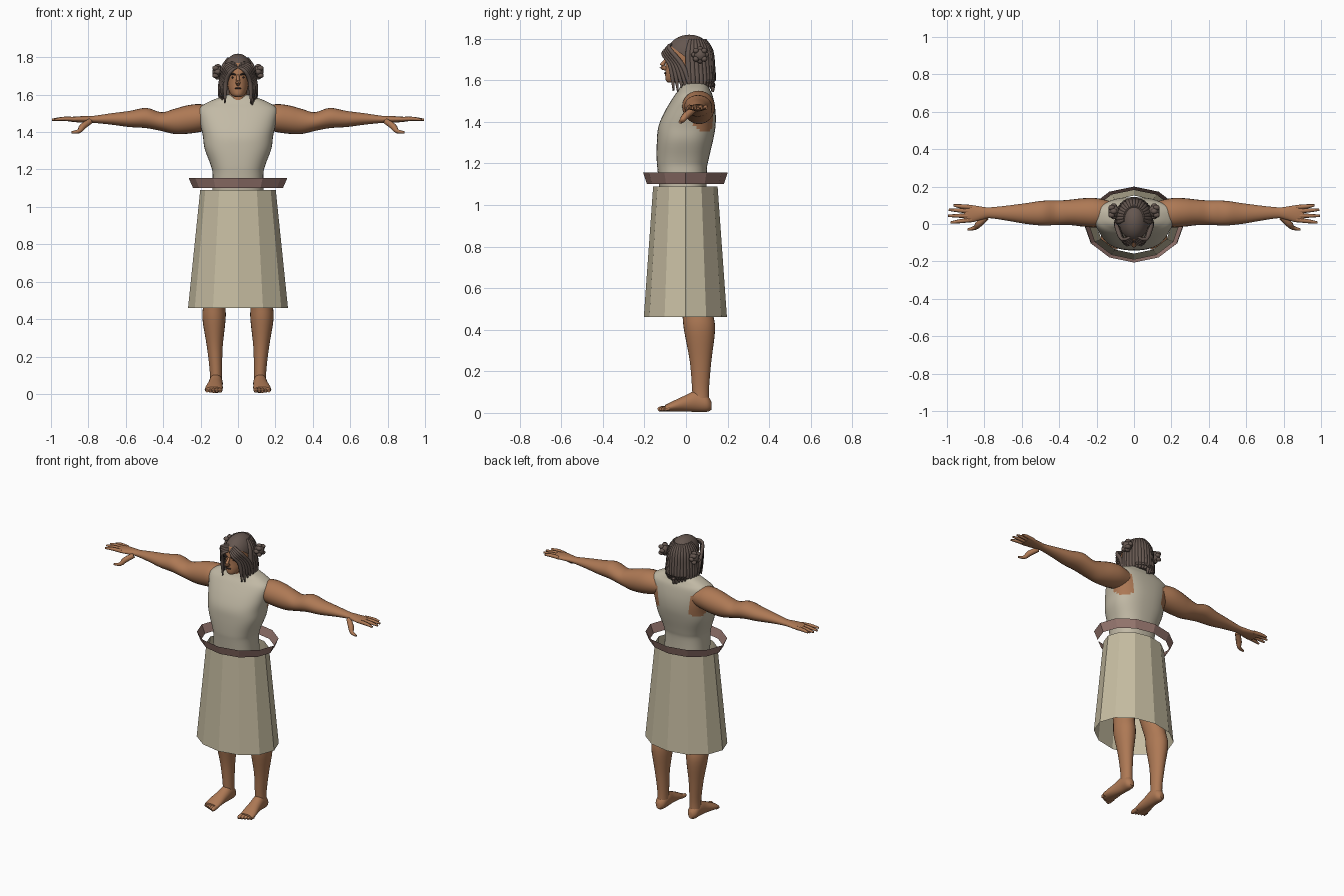
import bpy, bmesh, math, random
from mathutils import Vector, Matrix

random.seed(4)
if "Cube" in bpy.data.objects:
    bpy.data.objects.remove(bpy.data.objects["Cube"])


def material(name, rgb):
    m = bpy.data.materials.new(name)
    m.use_nodes = True
    m.diffuse_color = (*rgb, 1)
    m.node_tree.nodes["Principled BSDF"].inputs["Base Color"].default_value = (*rgb, 1)
    return m


skin = material("tan skin", (0.42, 0.19, 0.09))
shirt_cloth = material("cream shirt cloth", (0.54, 0.49, 0.38))
skirt_cloth = material("sand skirt cloth", (0.57, 0.51, 0.36))
belt_leather = material("dusty rose belt", (0.32, 0.19, 0.165))
hair_brown = material("ash brown hair", (0.13, 0.095, 0.08))
dark = material("dark features", (0.05, 0.03, 0.025))


def finish(name, bm, mats, smooth=True):
    bmesh.ops.recalc_face_normals(bm, faces=bm.faces)
    mesh = bpy.data.meshes.new(name)
    bm.to_mesh(mesh)
    bm.free()
    obj = bpy.data.objects.new(name, mesh)
    bpy.context.collection.objects.link(obj)
    for m in mats:
        mesh.materials.append(m)
    if smooth:
        bpy.ops.object.select_all(action="DESELECT")
        obj.select_set(True)
        bpy.context.view_layer.objects.active = obj
        bpy.ops.object.shade_smooth_by_angle(angle=math.radians(50))
    return obj


def skin_rings(bm, rings, caps=True):
    loops = [[bm.verts.new(p) for p in ring] for ring in rings]
    n = len(loops[0])
    for a, b in zip(loops, loops[1:]):
        for i in range(n):
            bm.faces.new((a[i], a[(i + 1) % n], b[(i + 1) % n], b[i]))
    if caps:
        bm.faces.new(loops[0])
        bm.faces.new(loops[-1])


def smooth_rows(rows, steps):
    """Catmull-Rom interpolation of rows of numbers."""
    rows = [Vector(r) for r in rows]
    out = []
    for i in range(len(rows) - 1):
        p, a, b = rows[max(i - 1, 0)], rows[i], rows[i + 1]
        q = rows[min(i + 2, len(rows) - 1)]
        for k in range(steps):
            t = k / steps
            out.append(a + (b - p) * (t / 2) + (p * 2 - a * 5 + b * 4 - q) * (t * t / 2)
                       + (a * 3 - p - b * 3 + q) * (t ** 3 / 2))
    return out + [rows[-1]]


def loft(bm, axis, rows, side=1, sides=24, power=2, steps=4):
    """Rows hold: position on axis, two centre coordinates, two radii."""
    u, v = [i for i in range(3) if i != axis]
    rings = []
    for pos, cu, cv, ru, rv in smooth_rows(rows, steps):
        ring = []
        for i in range(sides):
            a = math.tau * i / sides
            p = Vector((0, 0, 0))
            c, s = math.cos(a), math.sin(a)
            p[axis] = pos
            p[u] = cu + ru * math.copysign(abs(c) ** (2 / power), c)
            p[v] = cv + rv * math.copysign(abs(s) ** (2 / power), s)
            p.x *= side
            ring.append(p)
        rings.append(ring)
    skin_rings(bm, rings)


def sweep(bm, points, radii, sides=8, steps=3):
    """Tapered round tube along a smooth path."""
    rows = smooth_rows([(*p, r) for p, r in zip(points, radii)], steps)
    path = [r.xyz for r in rows]
    rings = []
    for i, p in enumerate(path):
        t = path[min(i + 1, len(path) - 1)] - path[max(i - 1, 0)]
        turn = t.to_track_quat("Z", "Y")
        rings.append([p + turn @ Vector((math.cos(k * math.tau / sides), math.sin(k * math.tau / sides), 0))
                      * rows[i].w for k in range(sides)])
    skin_rings(bm, rings)


def ball(bm, centre, size, detail=2):
    m = Matrix.Translation(centre) @ Matrix.Diagonal((*size, 1))
    bmesh.ops.create_icosphere(bm, subdivisions=detail, radius=1, matrix=m)


# Sleeveless shirt, with bare shoulder blades behind the armholes
bm = bmesh.new()
loft(bm, 2, [(0.98, 0, -0.01, 0.14, 0.11), (1.16, 0, -0.018, 0.135, 0.118),
             (1.22, 0, -0.016, 0.145, 0.125), (1.31, 0, -0.005, 0.178, 0.135),
             (1.38, 0, 0.005, 0.188, 0.137), (1.45, 0, 0.02, 0.203, 0.122),
             (1.52, 0, 0.035, 0.212, 0.095), (1.555, 0, 0.04, 0.17, 0.075),
             (1.585, 0, 0.04, 0.10, 0.06), (1.6, 0, 0.035, 0.055, 0.045)],
     sides=48, power=2.5, steps=5)
for f in bm.faces:
    c = f.calc_center_median()
    patch = ((c.y - 0.09) / 0.065) ** 2 + ((c.z - 1.43) / 0.075) ** 2
    f.material_index = int(abs(c.x) > 0.11 and patch < 1)
finish("shirt", bm, [shirt_cloth, skin])


# Faceted open skirt and belt
def open_band(name, rings, mat):
    bm = bmesh.new()
    skin_rings(bm, [[(rx * math.cos(i * math.tau / 12), cy + ry * math.sin(i * math.tau / 12), z)
                     for i in range(12)] for z, rx, ry, cy in rings], caps=False)
    finish(name, bm, [mat], smooth=False)


open_band("skirt", [(0.46, 0.267, 0.2, -0.003), (1.09, 0.202, 0.155, -0.003)], skirt_cloth)
open_band("belt", [(1.1, 0.24, 0.185, -0.003), (1.155, 0.264, 0.203, -0.003)], belt_leather)

for side, label in ((1, "left"), (-1, "right")):
    # Arm
    bm = bmesh.new()
    loft(bm, 0, [(0.12, 0.06, 1.475, 0.06, 0.055), (0.2, 0.06, 1.475, 0.078, 0.074),
                 (0.27, 0.062, 1.467, 0.076, 0.076), (0.34, 0.062, 1.457, 0.068, 0.067),
                 (0.41, 0.06, 1.456, 0.065, 0.05), (0.49, 0.058, 1.475, 0.066, 0.054),
                 (0.58, 0.056, 1.47, 0.055, 0.043), (0.68, 0.058, 1.47, 0.04, 0.03),
                 (0.77, 0.06, 1.468, 0.029, 0.019), (0.81, 0.058, 1.468, 0.034, 0.018),
                 (0.87, 0.055, 1.468, 0.046, 0.015), (0.91, 0.056, 1.468, 0.042, 0.01)], side)
    finish(label + "_arm", bm, [skin])

    # Fingers and thumb
    bm = bmesh.new()
    for base, tip, reach in ((0.09, 0.1, 0.965), (0.068, 0.076, 0.99),
                             (0.044, 0.044, 0.995), (0.022, 0.008, 0.98)):
        sweep(bm, [(side * 0.87, base, 1.469), (side * 0.93, (base + tip) / 2, 1.471),
                   (side * reach, tip, 1.466)], (0.012, 0.011, 0.006))
    sweep(bm, [(side * 0.79, 0.035, 1.458), (side * 0.83, 0.0, 1.43),
               (side * 0.85, -0.02, 1.405), (side * 0.89, -0.03, 1.398)],
          (0.016, 0.018, 0.012, 0.006))
    finish(label + "_fingers", bm, [skin])

    # Leg
    bm = bmesh.new()
    loft(bm, 2, [(0.05, 0.118, 0.072, 0.034, 0.04), (0.12, 0.118, 0.07, 0.033, 0.041),
                 (0.25, 0.124, 0.07, 0.042, 0.052), (0.4, 0.128, 0.065, 0.062, 0.075),
                 (0.48, 0.125, 0.055, 0.06, 0.074), (0.6, 0.11, 0.03, 0.065, 0.075),
                 (0.8, 0.09, 0.0, 0.075, 0.09), (1.0, 0.07, 0.0, 0.07, 0.09)], side)
    finish(label + "_leg", bm, [skin])

    # Foot with toes
    bm = bmesh.new()
    loft(bm, 1, [(0.122, 0.118, 0.035, 0.015, 0.02), (0.1, 0.118, 0.045, 0.033, 0.04),
                 (0.05, 0.118, 0.056, 0.037, 0.051), (0, 0.122, 0.046, 0.04, 0.04),
                 (-0.06, 0.128, 0.032, 0.047, 0.026), (-0.1, 0.13, 0.022, 0.045, 0.016)], side)
    for i in range(5):
        x = 0.096 + i * 0.0175
        end = -0.135 + i * 0.008
        sweep(bm, [(side * x, -0.08, 0.022), (side * x, end + 0.015, 0.019), (side * x, end, 0.015)],
              (0.012, 0.013 - i * 0.001, 0.007))
    finish(label + "_foot", bm, [skin])

    # Knotted hair bun
    bm = bmesh.new()
    centre = Vector((side * 0.108, 0.068, 1.722))
    ball(bm, centre, (0.03, 0.034, 0.034))
    for i in range(8):
        a = i * math.tau / 8
        ball(bm, centre + Vector((side * 0.012 * (i % 2), 0.028 * math.cos(a), 0.028 * math.sin(a))),
             (0.018, 0.015, 0.014))
    finish(label + "_hair_bun", bm, [hair_brown])

    # Locks that frame the face
    bm = bmesh.new()
    for i in range(5):
        out = i * 0.007
        sweep(bm, [(side * 0.006, -0.092 + out, 1.745 + out), (side * (0.036 + out), -0.11 + out, 1.728 + out),
                   (side * (0.062 + out), -0.078 + out * 2, 1.68),
                   (side * (0.068 + out), -0.066 + out * 2.5, 1.62),
                   (side * (0.07 + out), -0.06 + out * 3, 1.55 + random.uniform(-0.01, 0.03))],
              (0.006, 0.01, 0.012, 0.011, 0.004))
    finish(label + "_front_locks", bm, [hair_brown])

    # Eye and brow
    bm = bmesh.new()
    ball(bm, (side * 0.026, -0.086, 1.692), (0.011, 0.005, 0.005))
    sweep(bm, [(side * 0.012, -0.096, 1.706), (side * 0.03, -0.088, 1.711), (side * 0.045, -0.074, 1.704)],
          (0.004, 0.005, 0.003))
    finish(label + "_eye_and_brow", bm, [dark])

# Head, neck and nose
bm = bmesh.new()
loft(bm, 2, [(1.5, 0, 0.035, 0.06, 0.055), (1.57, 0, 0.025, 0.05, 0.052), (1.66, 0, 0.025, 0.05, 0.055)])
loft(bm, 2, [(1.588, 0, -0.055, 0.018, 0.03), (1.6, 0, -0.042, 0.037, 0.055),
             (1.63, 0, -0.02, 0.052, 0.08), (1.67, 0, -0.002, 0.06, 0.096),
             (1.72, 0, 0.01, 0.068, 0.107), (1.765, 0, 0.013, 0.066, 0.096),
             (1.795, 0, 0.015, 0.045, 0.065), (1.81, 0, 0.015, 0.012, 0.02)])
sweep(bm, [(0, -0.088, 1.708), (0, -0.107, 1.685), (0, -0.115, 1.666), (0, -0.094, 1.654)],
      (0.007, 0.009, 0.013, 0.009))
finish("head", bm, [skin])

# Mouth
bm = bmesh.new()
ball(bm, (0, -0.098, 1.634), (0.019, 0.008, 0.005))
finish("mouth", bm, [dark])

# Hair cap, trimmed along a sloping hairline
bm = bmesh.new()
bmesh.ops.create_uvsphere(bm, u_segments=32, v_segments=20, radius=1,
                          matrix=Matrix.Translation((0, 0.016, 1.717)) @ Matrix.Diagonal((0.08, 0.113, 0.102, 1)))
bmesh.ops.bisect_plane(bm, geom=bm.verts[:] + bm.edges[:] + bm.faces[:], plane_co=(0, 0, 1.71),
                       plane_no=(0, 0.75, 1), clear_inner=True)
finish("hair_cap", bm, [hair_brown])

# Hair mass behind the neck with hanging locks
bm = bmesh.new()
loft(bm, 2, [(1.57, 0, 0.08, 0.075, 0.04), (1.65, 0, 0.07, 0.078, 0.05), (1.74, 0, 0.06, 0.07, 0.06)])
for i in range(19):
    a = math.radians(-8 + i * 196 / 18)
    c, s = math.cos(a), math.sin(a)
    end = 1.535 + random.uniform(0, 0.04)
    sweep(bm, [(0.05 * c, 0.03 + 0.06 * s, 1.795), (0.079 * c, 0.025 + 0.093 * s, 1.74),
               (0.086 * c, 0.026 + 0.1 * s, 1.66), (0.092 * c, 0.03 + 0.1 * s, 1.6),
               (0.092 * c, 0.032 + 0.096 * s, end)], (0.008, 0.014, 0.015, 0.014, 0.006))
finish("back_locks", bm, [hair_brown])
